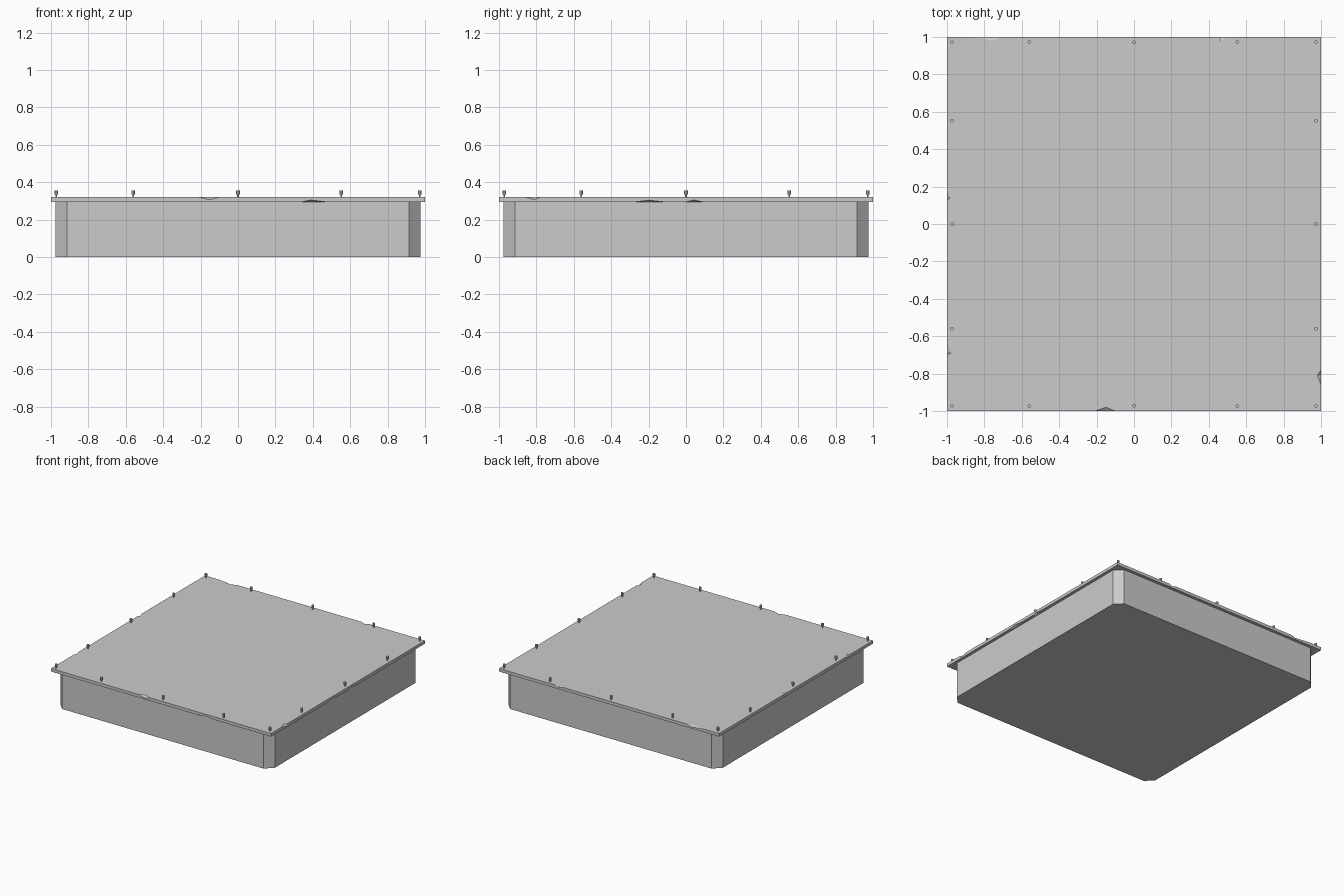
import bpy, bmesh
from mathutils import Vector

cube = bpy.data.objects.get("Cube")
if cube:
    bpy.data.objects.remove(cube, do_unlink=True)

grey = bpy.data.materials.new("concrete_grey")
grey.use_nodes = True
grey.diffuse_color = (0.6, 0.6, 0.6, 1)
grey.node_tree.nodes["Principled BSDF"].inputs["Base Color"].default_value = (0.6, 0.6, 0.6, 1)

LID_LOW, LID_TOP = 0.295, 0.32


def make_object(name, bm):
    bmesh.ops.recalc_face_normals(bm, faces=bm.faces[:])
    mesh = bpy.data.meshes.new(name)
    bm.to_mesh(mesh)
    bm.free()
    mesh.materials.append(grey)
    obj = bpy.data.objects.new(name, mesh)
    bpy.context.collection.objects.link(obj)
    return obj


def block(bm, half, low, high):
    verts = bmesh.ops.create_cube(bm, size=1)["verts"]
    bmesh.ops.scale(bm, vec=(2 * half, 2 * half, high - low), verts=verts)
    bmesh.ops.translate(bm, vec=(0, 0, (low + high) / 2), verts=verts)


# Box body with chamfered upright corners
bm = bmesh.new()
block(bm, 0.975, 0, LID_LOW)
upright = [e for e in bm.edges if abs(e.verts[0].co.z - e.verts[1].co.z) > 0.1]
bmesh.ops.bevel(bm, geom=upright, offset=0.06, segments=1, affect='EDGES')
make_object("box_body", bm)

# Overhanging lid
bm = bmesh.new()
block(bm, 1, LID_LOW, LID_TOP)
lid = make_object("lid", bm)


# Chipped lid edges: wedge cutters at (outward side, start, apex, end, depth, height, upper edge)
def chip(bm, side, start, apex, end, depth, height, upper):
    out = Vector(side).to_3d()
    along = Vector((abs(out.y), abs(out.x), 0))
    up = Vector((0, 0, 1 if upper else -1))
    edge = out + Vector((0, 0, LID_TOP if upper else LID_LOW))
    inner = edge + along * apex - out * depth
    face = edge + along * apex - up * height
    middle = (inner + face) / 2
    points = [inner + (inner - face) * 0.4, face + (face - inner) * 0.4]
    for t in (start, end):
        p = edge + along * t
        points.append(p + (p - middle) * 0.4)
    points.append(edge + along * apex + (out + up) * 0.04)
    verts = [bm.verts.new(p) for p in points]
    bmesh.ops.convex_hull(bm, input=verts)


FRONT, BACK, LEFT, RIGHT = (0, -1), (0, 1), (-1, 0), (1, 0)
bm = bmesh.new()
for args in [
    (FRONT, -0.21, -0.15, -0.10, 0.02, 0.014, True),
    (FRONT, 0.34, 0.39, 0.47, 0.02, 0.010, False),
    (RIGHT, -0.86, -0.81, -0.78, 0.02, 0.014, True),
    (RIGHT, -0.27, -0.20, -0.12, 0.02, 0.009, False),
    (RIGHT, 0.00, 0.04, 0.09, 0.02, 0.010, False),
    (BACK, -0.87, -0.75, -0.71, 0.02, 0.012, True),
    (BACK, 0.42, 0.46, 0.49, 0.025, 0.012, True),
    (LEFT, -0.70, -0.69, -0.63, 0.025, 0.012, True),
    (LEFT, 0.13, 0.14, 0.18, 0.02, 0.012, True),
]:
    chip(bm, *args)
cutter = make_object("chip_cutter", bm)
cutter.hide_render = True
cut = lid.modifiers.new("chips", 'BOOLEAN')
cut.operation = 'DIFFERENCE'
cut.solver = 'EXACT'
cut.object = cutter
bpy.context.view_layer.objects.active = lid
bpy.ops.object.modifier_apply(modifier=cut.name)
bpy.data.objects.remove(cutter, do_unlink=True)

# Bolts standing around the rim: thin shank and wider head
bm = bmesh.new()
steps = (-0.972, -0.56, 0, 0.552, 0.972)
for x in steps:
    for y in steps:
        if max(abs(x), abs(y)) < 0.9:
            continue
        for radius, low, high in ((0.005, 0.315, 0.336), (0.01, 0.334, 0.355)):
            verts = bmesh.ops.create_cone(bm, cap_ends=True, segments=8, radius1=radius,
                                          radius2=radius, depth=high - low)["verts"]
            bmesh.ops.translate(bm, vec=(x, y, (low + high) / 2), verts=verts)
make_object("rim_bolts", bm)
